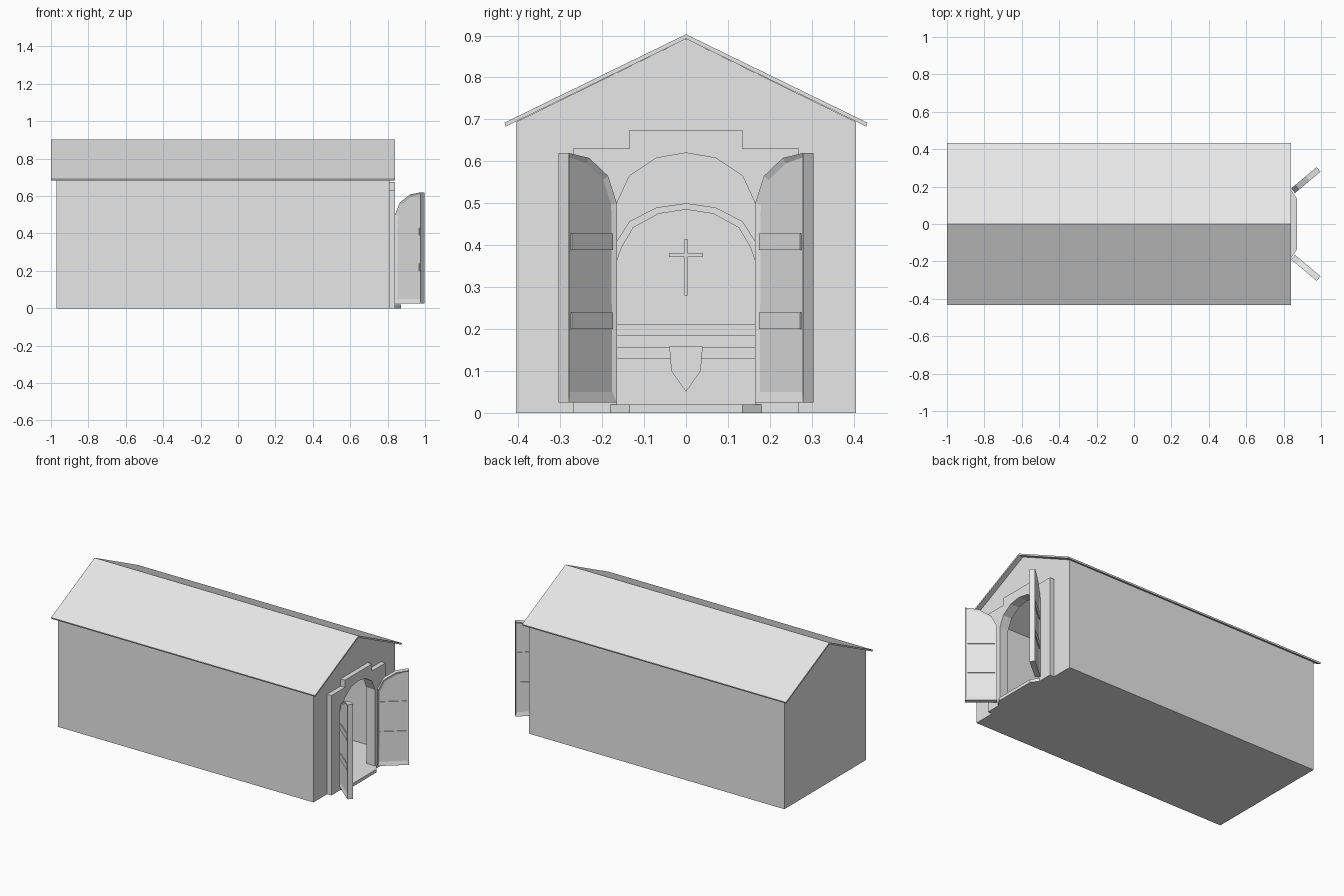
import bpy, bmesh, math
from mathutils import Matrix, Vector

if "Cube" in bpy.data.objects:
    bpy.data.objects.remove(bpy.data.objects["Cube"])

grey = bpy.data.materials.new("light_grey")
grey.diffuse_color = (0.8, 0.8, 0.8, 1)
grey.use_nodes = True
grey.node_tree.nodes["Principled BSDF"].inputs["Base Color"].default_value = grey.diffuse_color


def finish(bm, name):
    bmesh.ops.recalc_face_normals(bm, faces=bm.faces)
    me = bpy.data.meshes.new(name)
    bm.to_mesh(me)
    bm.free()
    me.materials.append(grey)
    ob = bpy.data.objects.new(name, me)
    bpy.context.collection.objects.link(ob)
    return ob


def extrude(bm, pts, vec):
    """Solid from a closed outline of 3D points pushed along vec."""
    face = bm.faces.new([bm.verts.new(p) for p in pts])
    res = bmesh.ops.extrude_face_region(bm, geom=[face], use_keep_orig=True)
    new = [v for v in res["geom"] if isinstance(v, bmesh.types.BMVert)]
    bmesh.ops.translate(bm, verts=new, vec=vec)
    return [face] + [f for f in res["geom"] if isinstance(f, bmesh.types.BMFace)]


def prism_x(name, yz, x0, x1):
    bm = bmesh.new()
    extrude(bm, [(x0, y, z) for y, z in yz], (x1 - x0, 0, 0))
    return finish(bm, name)


def prism_z(name, xy, z0, z1):
    bm = bmesh.new()
    extrude(bm, [(x, y, z0) for x, y in xy], (0, 0, z1 - z0))
    return finish(bm, name)


def box(name, x0, x1, y0, y1, z0, z1):
    return prism_z(name, [(x0, y0), (x1, y0), (x1, y1), (x0, y1)], z0, z1)


def mirrored(half):
    """Outline from its right half, listed from bottom to top centre."""
    return half + [(-y, z) for y, z in reversed(half) if y > 0]


# Door arch, right half from springing to crown
arch = [(0.165, 0.5), (0.135, 0.565), (0.07, 0.608), (0, 0.62)]

# Walls: hollow gabled shell with an arched doorway
house = prism_x("walls", mirrored([(0.405, 0), (0.405, 0.694), (0, 0.892)]), -0.97, 0.81)
room = prism_x("room_cutter", mirrored([(0.375, 0.02), (0.375, 0.67), (0, 0.855)]), -0.94, 0.78)
doorway = prism_x("doorway_cutter", mirrored([(0.165, 0.02)] + arch), 0.7, 0.9)
for cutter in (room, doorway):
    cutter.hide_render = True
    cutter.hide_viewport = True
    mod = house.modifiers.new(cutter.name, 'BOOLEAN')
    mod.operation = 'DIFFERENCE'
    mod.solver = 'EXACT'
    mod.object = cutter

# Roof: thin folded sheet
prism_x("roof", [(-0.433, 0.692), (0, 0.903), (0.433, 0.692), (0.43, 0.683),
                 (0, 0.892), (-0.43, 0.683)], -1.0, 0.84)

# Stepped door surround
outer = [(0.27, 0), (0.27, 0.63), (0.135, 0.63), (0.135, 0.675)]
inner = mirrored([(0.165, 0)] + arch)
prism_x("door_surround", mirrored(outer) + inner[::-1], 0.81, 0.84)

# Doorstep with angled corners
prism_z("doorstep", [(0.81, -0.165), (0.84, -0.165), (0.84, -0.18), (0.872, -0.135),
                     (0.872, 0.135), (0.84, 0.18), (0.84, 0.165), (0.81, 0.165)], 0, 0.02)

# Open doors: half-arch leaves with sunken panels and two rails
W, T, ANG = 0.178, 0.032, math.radians(40)
c, s = math.cos(ANG), math.sin(ANG)
leaf = [(0, 0.025), (W, 0.025)] + [((0.165 - y) / 0.165 * W, z) for y, z in reversed(arch)]
for side, label in ((-1, "left"), (1, "right")):
    mat = Matrix(((c, -s, 0, 0.8605),
                  (side * s, side * c, 0, side * 0.165),
                  (0, 0, 1, 0),
                  (0, 0, 0, 1)))
    bm = bmesh.new()
    faces = extrude(bm, [(u, 0, z) for u, z in leaf], (0, T, 0))
    bmesh.ops.recalc_face_normals(bm, faces=bm.faces)
    for f in faces:
        bmesh.ops.inset_region(bm, faces=[f], thickness=0.014, depth=-0.006)
        for v in f.verts:
            if v.co.z < 0.06:
                v.co.z = 0.05
    for z0, z1 in ((0.2, 0.24), (0.388, 0.428)):
        extrude(bm, [(0.013, 0.001, z0), (W - 0.013, 0.001, z0),
                     (W - 0.013, 0.001, z1), (0.013, 0.001, z1)], (0, T - 0.002, 0))
    bmesh.ops.transform(bm, matrix=mat, verts=bm.verts)
    finish(bm, label + "_door")

# Arched niche frame on the back wall
niche = [(0.18, 0.37), (0.165, 0.41), (0.135, 0.457), (0.07, 0.49), (0, 0.5)]
niche_in = [(y * 0.93, z - 0.015) for y, z in niche]
prism_x("niche_frame", mirrored([(0.18, 0.02)] + niche)
        + mirrored([(0.167, 0.02)] + niche_in)[::-1], -0.945, -0.92)

# Cross on the back wall
cross = [(0.004, 0.28), (0.004, 0.372), (0.04, 0.372), (0.04, 0.381),
         (0.004, 0.381), (0.004, 0.415)]
prism_x("cross", mirrored(cross), -0.945, -0.93)

# Altar with top slab, lower ledge and hanging cloth
box("altar_body", -0.88, -0.76, -0.19, 0.19, 0.015, 0.19)
box("altar_top", -0.89, -0.74, -0.21, 0.21, 0.185, 0.212)
box("altar_ledge", -0.78, -0.73, -0.2, 0.2, 0.13, 0.157)
prism_x("altar_cloth", mirrored([(0, 0.05), (0.035, 0.1), (0.04, 0.16)])[:3]
        + [(-0.04, 0.16), (-0.035, 0.1)], -0.73, -0.725)
